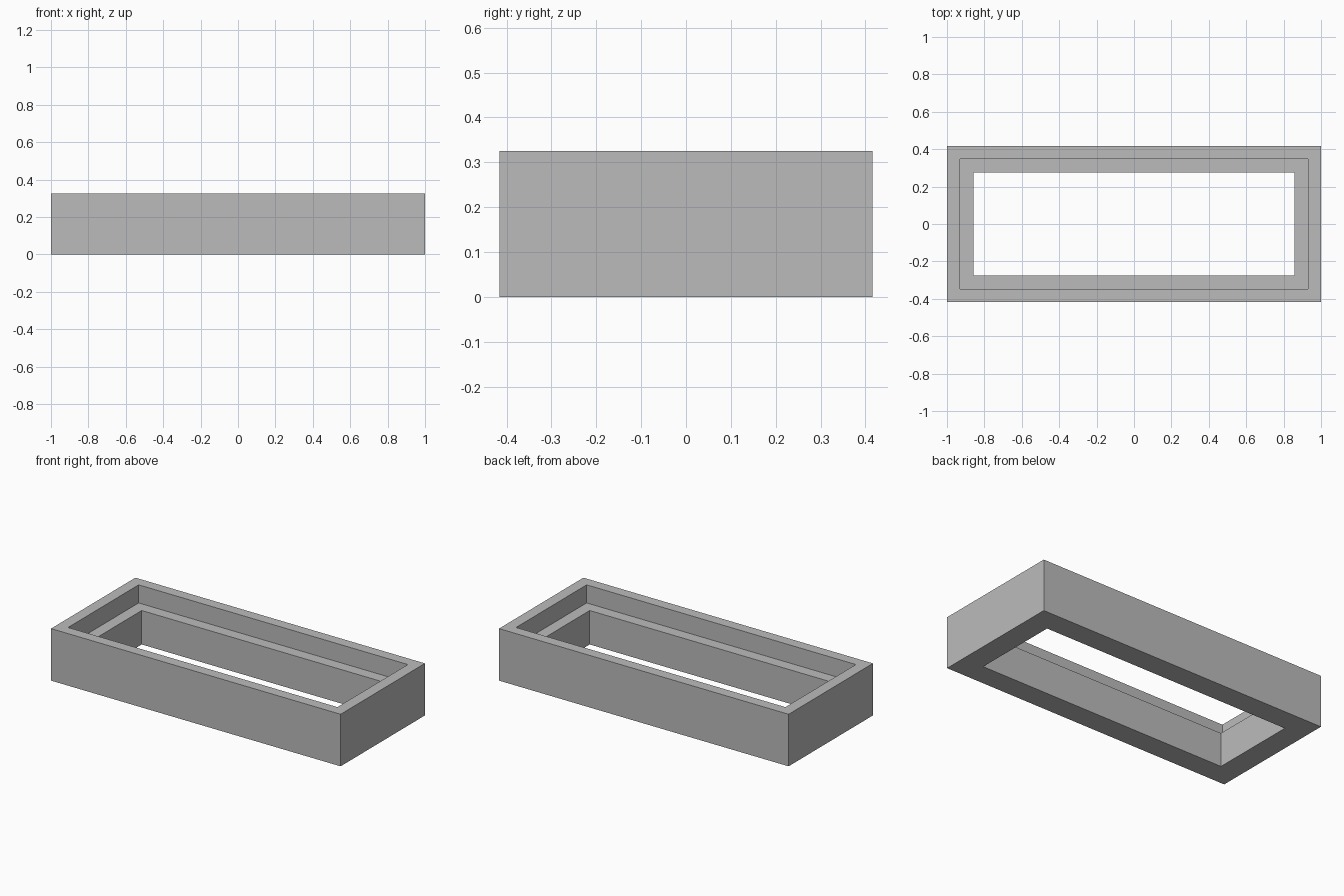
import bpy
import bmesh

cube = bpy.data.objects.get("Cube")
if cube:
    bpy.data.objects.remove(cube)

# Plain grey
grey = bpy.data.materials.new("plain grey")
grey.use_nodes = True
colour = (0.5, 0.5, 0.5, 1)
grey.diffuse_color = colour
grey.node_tree.nodes["Principled BSDF"].inputs["Base Color"].default_value = colour

# Stepped section as (half width, half depth, height), swept round the frame
HEIGHT, LEDGE = 0.325, 0.212
OUTER, RECESS, HOLE = (1.0, 0.416), (0.93, 0.348), (0.858, 0.275)
section = [(*OUTER, 0), (*OUTER, HEIGHT), (*RECESS, HEIGHT),
           (*RECESS, LEDGE), (*HOLE, LEDGE), (*HOLE, 0)]
corners = [(-1, -1), (1, -1), (1, 1), (-1, 1)]

bm = bmesh.new()
rings = [[bm.verts.new((sx * x, sy * y, z)) for sx, sy in corners]
         for x, y, z in section]
for i, ring in enumerate(rings):
    following = rings[(i + 1) % len(rings)]
    for j in range(4):
        k = (j + 1) % 4
        bm.faces.new((ring[j], ring[k], following[k], following[j]))
bmesh.ops.recalc_face_normals(bm, faces=bm.faces)

mesh = bpy.data.meshes.new("stepped_frame")
bm.to_mesh(mesh)
bm.free()
mesh.materials.append(grey)
frame = bpy.data.objects.new("stepped_frame", mesh)
bpy.context.collection.objects.link(frame)
